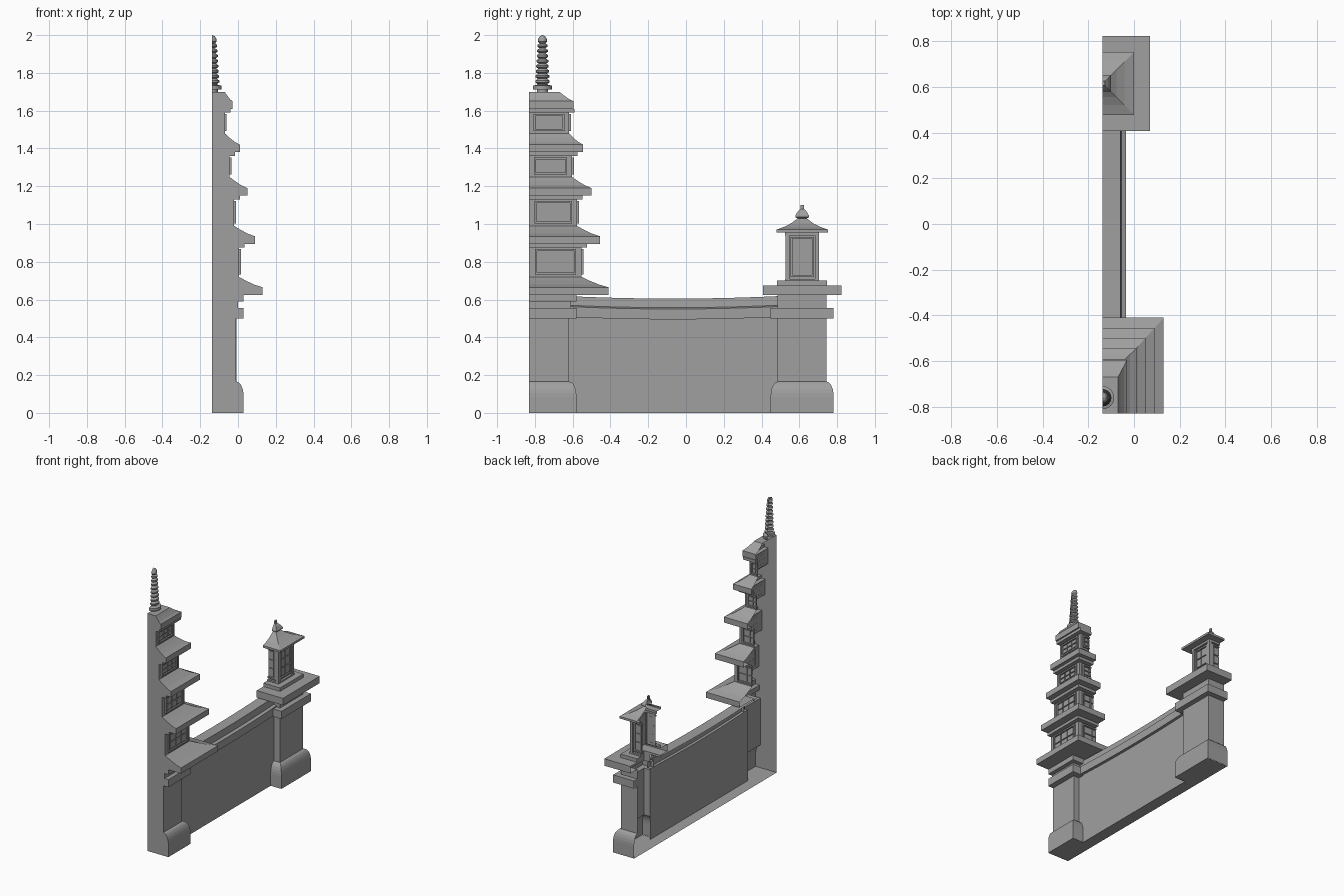
import bpy, bmesh
from math import pi, sin, cos

cube = bpy.data.objects.get("Cube")
if cube:
    bpy.data.objects.remove(cube)

CUT = -0.137      # open lengthwise cut plane
FRONT = -0.83     # flat front cut plane
WALL = -0.055     # outer face of the parapet wall
LAMP = 0.615      # centre of the lantern pier along y

stone = bpy.data.materials.new("grey_stone")
stone.use_nodes = True
GREY = (0.35, 0.35, 0.35, 1)
stone.diffuse_color = GREY
stone.node_tree.nodes["Principled BSDF"].inputs["Base Color"].default_value = GREY


def finish(name, bm, smooth=False):
    bmesh.ops.dissolve_degenerate(bm, dist=1e-5, edges=bm.edges)
    mesh = bpy.data.meshes.new(name)
    bm.to_mesh(mesh)
    bm.free()
    mesh.materials.append(stone)
    ob = bpy.data.objects.new(name, mesh)
    bpy.context.collection.objects.link(ob)
    if smooth:
        bpy.ops.object.select_all(action='DESELECT')
        ob.select_set(True)
        bpy.context.view_layer.objects.active = ob
        bpy.ops.object.shade_smooth_by_angle()


def loft(bm, rings, cap=False):
    """Skin a stack of open rings; rings run clockwise seen from above."""
    rows = [[bm.verts.new(p) for p in ring] for ring in rings]
    for low, high in zip(rows, rows[1:]):
        for j in range(len(low) - 1):
            bm.faces.new((low[j + 1], low[j], high[j], high[j + 1]))
    if cap:
        bm.faces.new(rows[-1][::-1])


def tower_ring(x, y, z, inner=CUT):
    return [(inner, y, z), (x, y, z), (x, FRONT, z), (CUT, FRONT, z)]


def pier_ring(h, z, inner=CUT):
    return [(CUT, LAMP + h, z), (CUT + h, LAMP + h, z),
            (CUT + h, LAMP - h, z), (inner, LAMP - h, z)]


def box(bm, lo, hi):
    verts = bmesh.ops.create_cube(bm, size=1)["verts"]
    for v in verts:
        v.co = [a + (b - a) * (c + 0.5) for a, b, c in zip(lo, hi, v.co)]


def lattice(bm, axis, p, sign, centre, half, z0, z1, cols, rows, bar=0.01):
    """Raised window frame with a grid of raised panes on a wall."""
    def plate(u0, u1, a, b, depth):
        if axis == 'y':
            u0 = max(u0, CUT)
            if u1 <= u0:
                return
        near, far = sorted((p - sign * 0.001, p + sign * depth))
        if axis == 'x':
            box(bm, (near, u0, a), (far, u1, b))
        else:
            box(bm, (u0, near, a), (u1, far, b))
    left, right = centre - half, centre + half
    plate(left, right, z0, z0 + bar, 0.01)
    plate(left, right, z1 - bar, z1, 0.01)
    plate(left, left + bar, z0 + bar, z1 - bar, 0.01)
    plate(right - bar, right, z0 + bar, z1 - bar, 0.01)
    gap = bar * 0.7
    left, right, low, high = left + bar, right - bar, z0 + bar, z1 - bar
    w = (right - left - gap * (cols + 1)) / cols
    h = (high - low - gap * (rows + 1)) / rows
    for i in range(cols):
        for j in range(rows):
            u, v = left + gap + i * (w + gap), low + gap + j * (h + gap)
            plate(u, u + w, v, v + h, 0.007)


# Rounded plinth profile: (inset, height)
plinth = [(0, 0)] + [(0.037 * (1 - cos(t * pi / 12)), 0.085 + 0.08 * sin(t * pi / 12))
                     for t in range(7)]

# Tower pedestal
bm = bmesh.new()
rings = [tower_ring(0.03 - i, -0.58 - i, z, WALL) for i, z in plinth]
for x, y, z in [(-0.01, -0.62, 0.165), (-0.01, -0.62, 0.5), (0.03, -0.58, 0.5),
                (0.03, -0.58, 0.555), (0.0, -0.61, 0.555), (0.0, -0.61, 0.59),
                (0.03, -0.58, 0.59), (0.03, -0.58, 0.605)]:
    rings.append(tower_ring(x, y, z, WALL))
rings += [tower_ring(0.03, -0.58, 0.605), tower_ring(0.03, -0.58, 0.625)]
loft(bm, rings)
finish("tower_pedestal", bm)

# Roof tiers: eave x, eave y, eave z, top z, body x, body y
tiers = [(0.13, -0.41, 0.625, 0.72, 0.005, -0.553),
         (0.09, -0.455, 0.895, 0.99, -0.02, -0.577),
         (0.05, -0.50, 1.15, 1.25, -0.045, -0.604),
         (0.01, -0.545, 1.38, 1.48, -0.07, -0.62),
         (-0.03, -0.595, 1.61, 1.70, -0.07, -0.67)]
bm = bmesh.new()
rings = [tower_ring(0.03, -0.58, 0.625)]
for i, (ex, ey, ez, top, bx, by) in enumerate(tiers):
    if i:
        px, py = tiers[i - 1][4:]
        rings += [tower_ring(px, py, ez - 0.02), tower_ring(px + 0.03, py + 0.03, ez - 0.02),
                  tower_ring(px + 0.03, py + 0.03, ez)]
    rim = ez + 0.04
    rings += [tower_ring(ex, ey, ez), tower_ring(ex, ey, rim)]
    for t in (0.35, 0.7, 1):
        rings.append(tower_ring(ex + (bx - ex) * t, ey + (by - ey) * t,
                                rim + (top - rim) * t ** 1.3))
loft(bm, rings, cap=True)
finish("tower_roofs_and_storeys", bm)

# Tower windows
bm = bmesh.new()
for tier, above in zip(tiers, tiers[1:]):
    top, bx, by = tier[3:]
    z0, z1 = top + 0.012, above[2] - 0.028
    lattice(bm, 'x', bx, 1, (FRONT + by) / 2, (by - FRONT) * 0.39, z0, z1, 3, 2)
    lattice(bm, 'y', by, 1, CUT, (bx - CUT) * 0.8, z0, z1, 3, 2)
finish("tower_windows", bm)

# Spire, a half turned profile of stacked beads
profile = [(0.03, 1.70), (0.03, 1.712), (0.05, 1.712), (0.05, 1.732), (0.027, 1.738)]
for k in range(8):
    z, r = 1.742 + k * 0.027, 0.038 - k * 0.0016
    profile += [(r - 0.011, z), (r, z + 0.008), (r, z + 0.017), (r - 0.011, z + 0.025)]
profile += [(0.024, 1.965), (0.023, 1.98), (0.014, 1.994), (0.001, 2.0)]
bm = bmesh.new()
loft(bm, [[(CUT + r * sin(a * pi / 16), -0.76 + r * cos(a * pi / 16), z)
           for a in range(17)] for r, z in profile])
finish("spire", bm, smooth=True)

# Parapet wall with sagging coping
bm = bmesh.new()
section = [(WALL, 0, 0), (WALL, 0.495, 1), (-0.035, 0.495, 1), (-0.035, 0.55, 1),
           (WALL, 0.557, 1), (WALL - 0.004, 0.605, 1), (CUT, 0.605, 1)]
steps = 12
rings = []
for x, z, sag in section:
    rings.append([(x, 0.485 - 1.105 * i / steps,
                   z + sag * 0.013 * (2 * i / steps - 1) ** 2) for i in range(steps + 1)])
loft(bm, rings)
finish("parapet_wall", bm)

# Floor under the whole shell
bm = bmesh.new()
for x, y0, y1 in [(0.03, FRONT, -0.58), (WALL, -0.58, 0.45), (0.03, 0.45, 0.78)]:
    bm.faces.new([bm.verts.new(p) for p in
                  [(CUT, y0, 0), (CUT, y1, 0), (x, y1, 0), (x, y0, 0)]])
finish("base_floor", bm)

# Lantern pier
bm = bmesh.new()
rings = [pier_ring(0.167 - i, z, WALL) for i, z in plinth]
rings += [pier_ring(h, z, WALL) for h, z in [(0.13, 0.165), (0.13, 0.5), (0.167, 0.5),
                                            (0.167, 0.555), (0.13, 0.555), (0.13, 0.61)]]
rings += [pier_ring(h, z) for h, z in [(0.13, 0.61), (0.13, 0.625), (0.208, 0.625),
                                      (0.208, 0.675), (0.132, 0.675), (0.132, 0.70),
                                      (0.09, 0.70), (0.09, 0.71), (0.075, 0.71)]]
loft(bm, rings)
finish("lantern_pier", bm)

# Lantern body, roof and finial
bm = bmesh.new()
loft(bm, [pier_ring(h, z) for h, z in [
    (0.075, 0.71), (0.075, 0.94), (0.09, 0.94), (0.09, 0.955), (0.137, 0.955),
    (0.137, 0.97), (0.095, 0.985), (0.06, 1.003), (0.03, 1.025), (0.024, 1.03),
    (0.036, 1.036), (0.036, 1.045), (0.024, 1.065), (0.01, 1.08), (0.01, 1.10)]], cap=True)
finish("lantern", bm)

# Lantern corner posts and windows
bm = bmesh.new()
for side in (-1, 1):
    y = LAMP + side * 0.078
    box(bm, (CUT + 0.066, y - 0.011, 0.71), (CUT + 0.089, y + 0.011, 0.94))
    lattice(bm, 'y', LAMP + side * 0.075, side, CUT, 0.062, 0.72, 0.932, 2, 3)
lattice(bm, 'x', CUT + 0.075, 1, LAMP, 0.062, 0.72, 0.932, 2, 3)
finish("lantern_posts_and_windows", bm)
